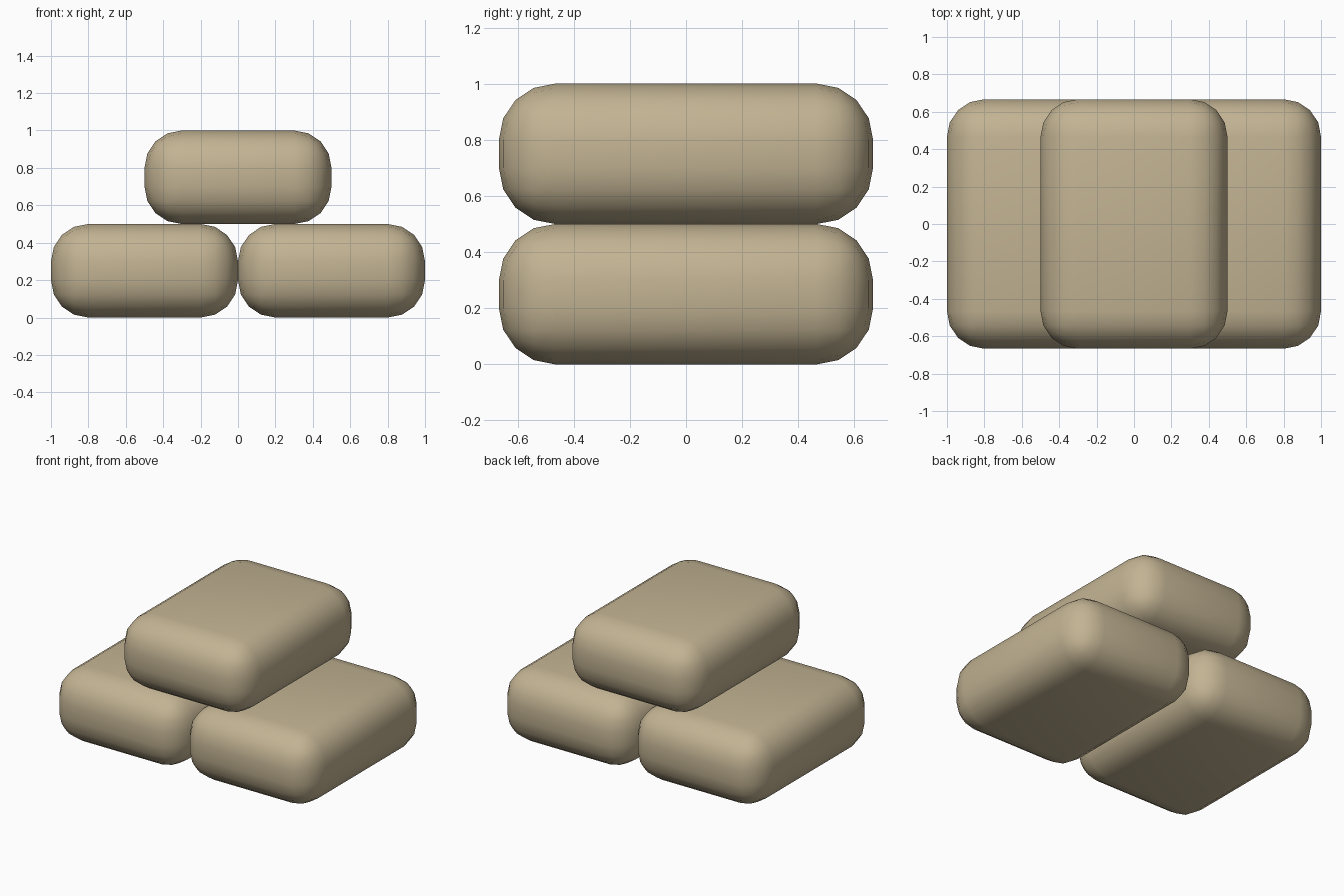
import bpy
import math

if "Cube" in bpy.data.objects:
    bpy.data.objects.remove(bpy.data.objects["Cube"], do_unlink=True)

# Sackcloth colour
SAND = (0.54, 0.45, 0.29, 1.0)
cloth = bpy.data.materials.new("sand_cloth")
cloth.use_nodes = True
cloth.diffuse_color = SAND
cloth.node_tree.nodes["Principled BSDF"].inputs["Base Color"].default_value = SAND

WIDTH, DEPTH, HEIGHT = 1.0, 4 / 3, 0.5


def add_sack(name, x, z):
    """A rounded block resting with its underside at height z."""
    bpy.ops.mesh.primitive_cube_add(size=1, location=(x, 0, z + HEIGHT / 2))
    sack = bpy.context.object
    sack.name = name
    sack.scale = (WIDTH, DEPTH, HEIGHT)
    bpy.ops.object.transform_apply(location=False, rotation=False, scale=True)
    bevel = sack.modifiers.new("rounding", 'BEVEL')
    bevel.width = 0.2
    bevel.segments = 4
    bpy.ops.object.modifier_apply(modifier=bevel.name)
    sack.data.materials.append(cloth)
    bpy.ops.object.shade_smooth_by_angle(angle=math.radians(40))


# Two sacks side by side, one laid across the joint
add_sack("right_sack", -WIDTH / 2, 0)
add_sack("left_sack", WIDTH / 2, 0)
add_sack("top_sack", 0, HEIGHT)
